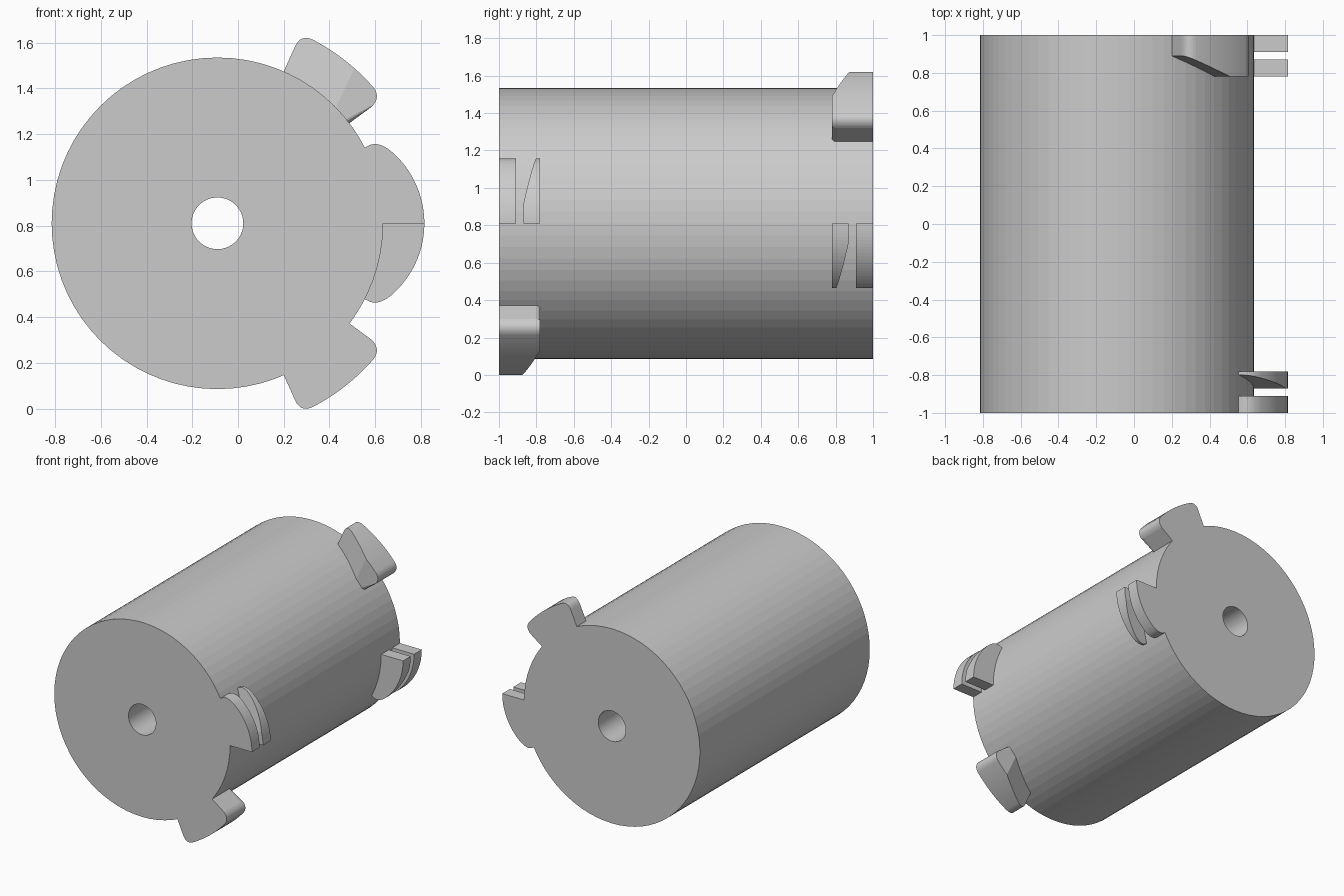
import bpy, bmesh
from math import cos, sin, radians, pi
from mathutils import Vector, Matrix

cube = bpy.data.objects.get("Cube")
if cube:
    bpy.data.objects.remove(cube, do_unlink=True)

AXIS = (-0.09, 0.81)      # x, z of the drum axis
R, BORE, ROOT, OUTER = 0.725, 0.113, 0.72, 0.905


def make_object(name, bm):
    bmesh.ops.recalc_face_normals(bm, faces=bm.faces)
    mesh = bpy.data.meshes.new(name)
    bm.to_mesh(mesh)
    bm.free()
    obj = bpy.data.objects.new(name, mesh)
    bpy.context.collection.objects.link(obj)
    return obj


def arc(centre, r, start, end, steps=16):
    angles = [radians(start + (end - start) * i / steps) for i in range(steps + 1)]
    return [(centre[0] + r * cos(a), centre[1] + r * sin(a)) for a in angles]


def rounded(p, q, s, steps=8):
    ts = [i / steps for i in range(steps + 1)]
    return [tuple((1 - t) ** 2 * a + 2 * t * (1 - t) * b + t * t * c
                  for a, b, c in zip(p, q, s)) for t in ts]


def prism(outline, y0, y1):
    bm = bmesh.new()
    face = bm.faces.new([bm.verts.new((x, y0, z)) for x, z in outline])
    ext = bmesh.ops.extrude_face_region(bm, geom=[face])
    moved = [v for v in ext["geom"] if isinstance(v, bmesh.types.BMVert)]
    bmesh.ops.translate(bm, verts=moved, vec=(0, y1 - y0, 0))
    return bm


def cut_ramp(bm, start, direction, slope):
    # Slice a sloping front face that begins at start and rises along direction
    nx, nz = direction
    cut = bmesh.ops.bisect_plane(
        bm, geom=bm.verts[:] + bm.edges[:] + bm.faces[:], dist=1e-5,
        plane_co=start, plane_no=(-slope * nx, 1, -slope * nz), clear_inner=True)
    edges = [e for e in cut["geom_cut"] if isinstance(e, bmesh.types.BMEdge)]
    bmesh.ops.holes_fill(bm, edges=edges, sides=0)


def add_pair(name, bm, first, second):
    # The two ends match under a half turn about the x direction
    obj = make_object(first + name, bm)
    twin = obj.copy()
    twin.data = obj.data.copy()
    twin.name = second + name
    pivot = Matrix.Translation((0, 0, AXIS[1]))
    twin.data.transform(pivot @ Matrix.Rotation(pi, 4, "X") @ pivot.inverted())
    bpy.context.collection.objects.link(twin)


# Drum with a through bore
bm = bmesh.new()
ring = [bm.verts.new((AXIS[0] + r, y, AXIS[1]))
        for r, y in ((BORE, -1), (R, -1), (R, 1), (BORE, 1))]
loop = [bm.edges.new((ring[i], ring[(i + 1) % 4])) for i in range(4)]
bmesh.ops.spin(bm, geom=ring + loop, cent=(AXIS[0], 0, AXIS[1]), axis=(0, 1, 0),
               angle=2 * pi, steps=72)
bmesh.ops.remove_doubles(bm, verts=bm.verts, dist=1e-4)
make_object("drum", bm)

# Ramped lugs
side_foot, side_top = Vector((0.49, 1.25)), Vector((0.585, 1.32))
outer_arc = arc(AXIS, OUTER, 62.5, 41)
lug = (rounded((0.25, 1.585), (0.275, 1.638), outer_arc[0]) + outer_arc[1:-1]
       + rounded(outer_arc[-1], (0.625, 1.36), tuple(side_top))
       + arc(AXIS, ROOT, 37.2, 66.4))
bm = prism(lug, 0.78, 1)
cut_ramp(bm, (0.43, 0.78, 1.32), (-0.905, 0.425), 0.4)
along = (side_top - side_foot).normalized()


def on_side(v):
    offset = Vector((v.co.x, v.co.z)) - side_foot
    return abs(v.co.y - 0.78) < 1e-4 and abs(along.cross(offset)) < 0.006


edge = [e for e in bm.edges if all(on_side(v) for v in e.verts) and e.calc_length() > 0.06]
bmesh.ops.bevel(bm, geom=edge, offset=0.025, segments=4, profile=0.5, affect="EDGES")
add_pair("ramped_lug", bm, "back_", "front_")

# Slotted tabs: a plain plate and a tapering plate with a gap between
tab_arc = arc((0.40, AXIS[1]), 0.415, 0, 50, 20)
tab = (tab_arc[:-1] + rounded(tab_arc[-1], (0.615, 1.168), (0.575, 1.152))
       + arc(AXIS, ROOT, 27.2, 0))
add_pair("tab_end_plate", prism(tab, -1, -0.91), "front_", "back_")
bm = prism(tab, -0.87, -0.78)
cut_ramp(bm, (0.80, -0.87, 0.91), (-0.5, 0.87), 0.22)
add_pair("tab_taper_plate", bm, "front_", "back_")
